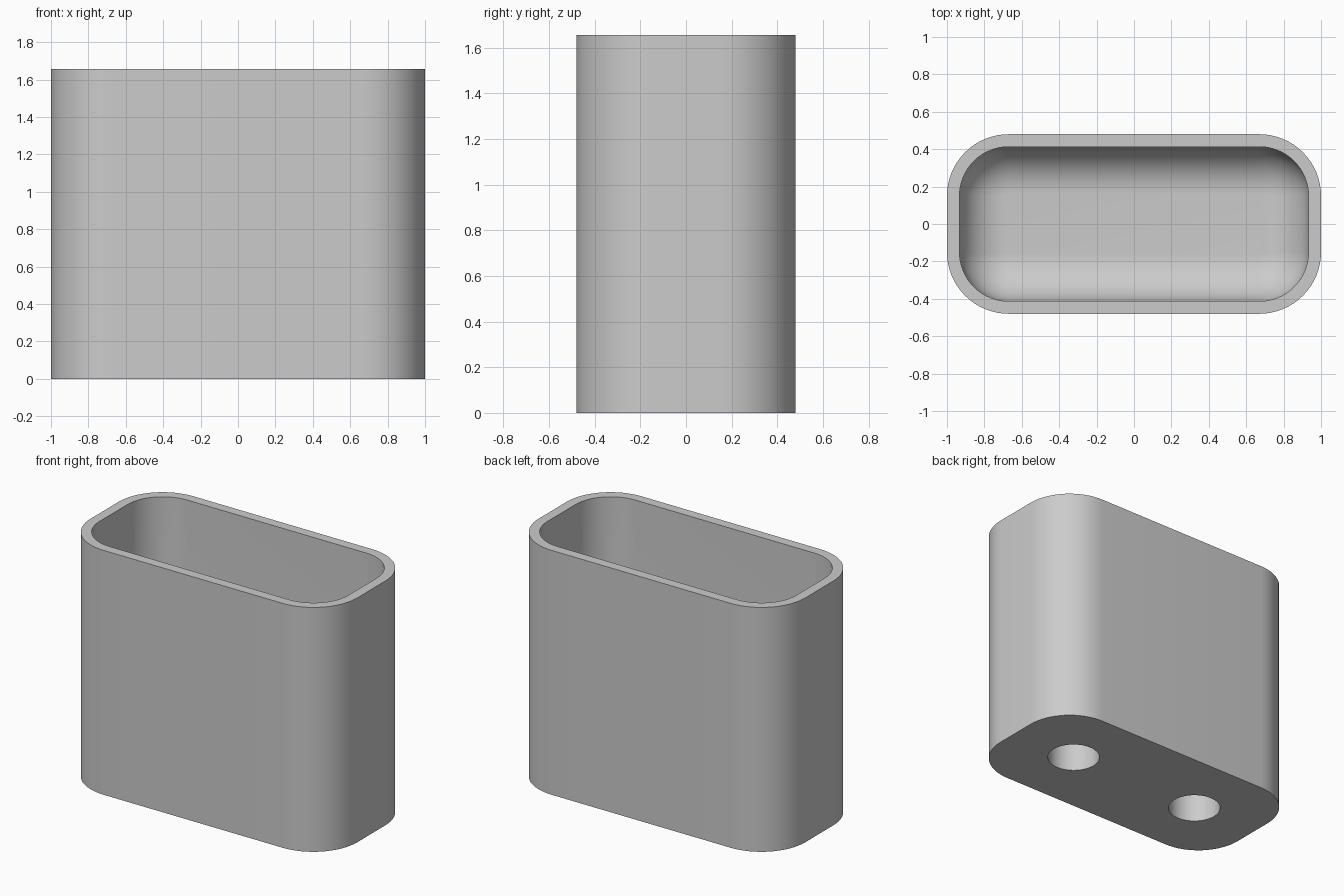
import bpy, bmesh
from math import pi, sin, cos, radians

if "Cube" in bpy.data.objects:
    bpy.data.objects.remove(bpy.data.objects["Cube"])

HALF_X, HALF_Y, HEIGHT = 1.0, 0.48, 1.655
CORNER, WALL = 0.33, 0.067
FLOOR, FILLET = 0.33, 0.25
HOLE_X, HOLE_R, HOLE_DEPTH = 0.51, 0.167, 0.26
STEPS = 16

grey = bpy.data.materials.new("light_grey")
grey.use_nodes = True
colour = (0.6, 0.6, 0.6, 1)
grey.diffuse_color = colour
grey.node_tree.nodes["Principled BSDF"].inputs["Base Color"].default_value = colour


def ring(bm, inset, z):
    """Rounded rectangle, moved inwards from the outer outline."""
    r = CORNER - inset
    cx, cy = HALF_X - CORNER, HALF_Y - CORNER
    verts = []
    for quarter, (sx, sy) in enumerate([(1, 1), (-1, 1), (-1, -1), (1, -1)]):
        for i in range(STEPS + 1):
            a = (quarter + i / STEPS) * pi / 2
            verts.append(bm.verts.new((sx * cx + r * cos(a), sy * cy + r * sin(a), z)))
    return verts


# Profile: outer wall, rim, inner wall, rounded transition to the floor
profile = [(0, 0), (0, HEIGHT), (WALL, HEIGHT)]
for i in range(STEPS + 1):
    a = i / STEPS * pi / 2
    profile.append((WALL + FILLET * (1 - cos(a)), FLOOR + FILLET * (1 - sin(a))))

# Container body
bm = bmesh.new()
rings = [ring(bm, inset, z) for inset, z in profile]
for low, high in zip(rings, rings[1:]):
    for i in range(len(low)):
        j = (i + 1) % len(low)
        bm.faces.new((low[i], low[j], high[j], high[i]))
bm.faces.new(rings[0][::-1])
bm.faces.new(rings[-1])
bmesh.ops.recalc_face_normals(bm, faces=bm.faces)
mesh = bpy.data.meshes.new("container_body")
bm.to_mesh(mesh)
bm.free()
mesh.materials.append(grey)
body = bpy.data.objects.new("container_body", mesh)
bpy.context.collection.objects.link(body)

# Two blind round holes in the underside
for side in (-1, 1):
    bpy.ops.mesh.primitive_cylinder_add(
        vertices=64, radius=HOLE_R, depth=2 * HOLE_DEPTH, location=(side * HOLE_X, 0, 0))
    cutter = bpy.context.object
    cutter.name = "hole_cutter"
    cutter.hide_render = True
    cutter.data.materials.append(grey)
    cut = body.modifiers.new("hole", "BOOLEAN")
    cut.operation = "DIFFERENCE"
    cut.solver = "EXACT"
    cut.object = cutter
    bpy.ops.object.select_all(action="DESELECT")
    body.select_set(True)
    bpy.context.view_layer.objects.active = body
    bpy.ops.object.modifier_apply(modifier=cut.name)
    bpy.data.objects.remove(cutter)

bpy.ops.object.shade_smooth_by_angle(angle=radians(30))
